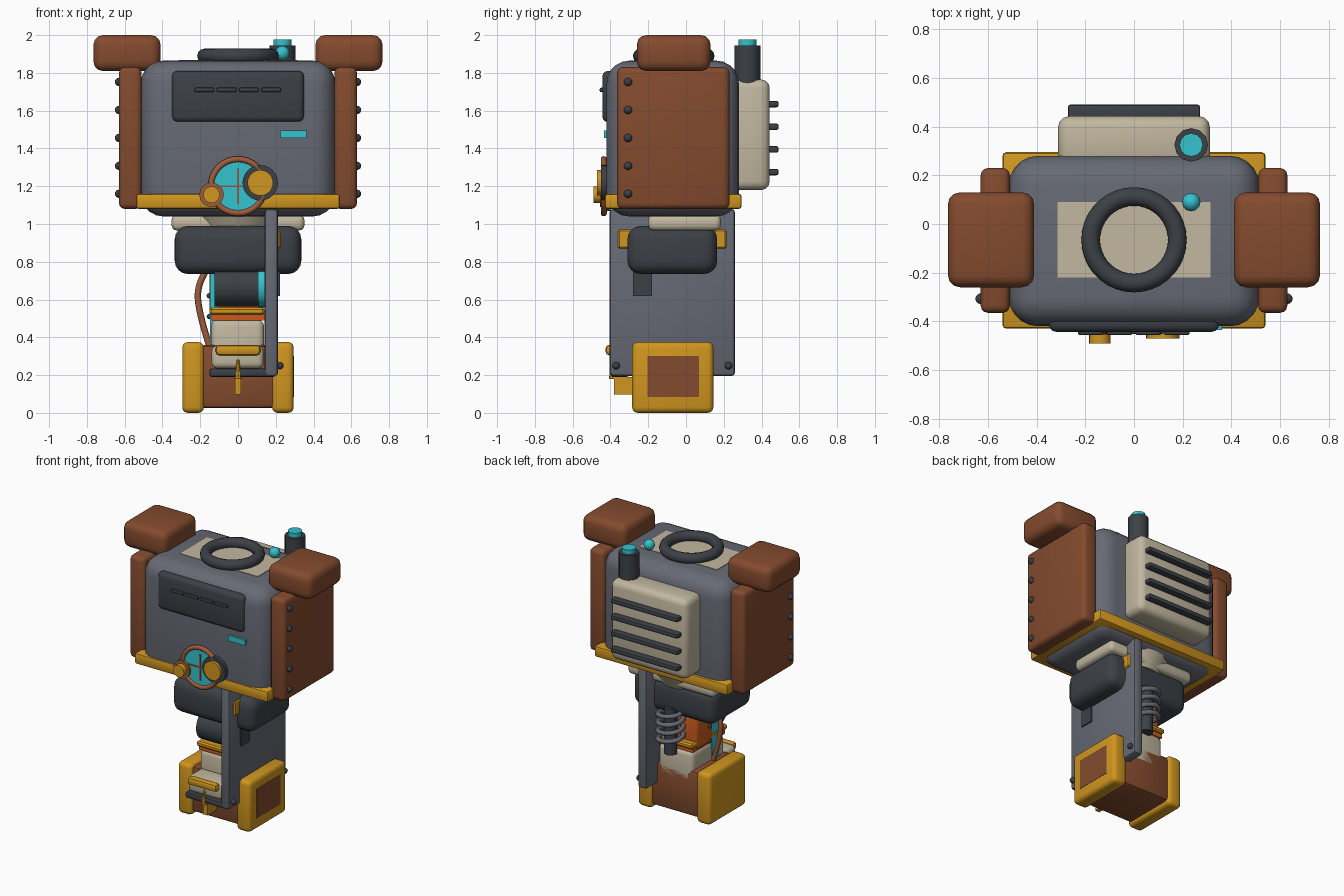
import bpy, bmesh, math
from mathutils import Matrix, Vector

if "Cube" in bpy.data.objects:
    bpy.data.objects.remove(bpy.data.objects["Cube"])


def paint(name, hexcode):
    rgb = [int(hexcode[i:i + 2], 16) / 255 for i in (0, 2, 4)]
    col = [c / 12.92 if c < 0.04045 else ((c + 0.055) / 1.055) ** 2.4 for c in rgb] + [1]
    m = bpy.data.materials.new(name)
    m.use_nodes = True
    m.diffuse_color = col
    b = m.node_tree.nodes["Principled BSDF"]
    b.inputs["Base Color"].default_value = col
    b.inputs["Roughness"].default_value = 0.7
    return m


SLATE = paint("slate grey", "666A74")
DARK = paint("charcoal", "3C4147")
BROWN = paint("rust brown", "844B2E")
GOLD = paint("worn yellow", "D0961F")
BEIGE = paint("beige", "C2B8A0")
CYAN = paint("cyan glow", "34C3CE")
COPPER = paint("copper", "A05C3C")
ORANGE = paint("orange", "CC5A1E")


def finish(name, bm, mat, smooth=True):
    me = bpy.data.meshes.new(name)
    bm.to_mesh(me)
    bm.free()
    me.materials.append(mat)
    ob = bpy.data.objects.new(name, me)
    bpy.context.collection.objects.link(ob)
    if smooth:
        bpy.ops.object.select_all(action='DESELECT')
        ob.select_set(True)
        bpy.context.view_layer.objects.active = ob
        bpy.ops.object.shade_smooth_by_angle(angle=math.radians(35))
    return ob


def box(name, mat, x, y, z, r=0.0, seg=3):
    """Rounded box given by its x, y and z ranges."""
    lo, hi = Vector((x[0], y[0], z[0])), Vector((x[1], y[1], z[1]))
    bm = bmesh.new()
    bmesh.ops.create_cube(bm, size=1, matrix=Matrix.Translation((lo + hi) / 2)
                          @ Matrix.Diagonal((*(hi - lo), 1)))
    if r:
        bmesh.ops.bevel(bm, geom=bm.edges[:], offset=r, segments=seg,
                        profile=0.5, affect='EDGES', clamp_overlap=True)
    return finish(name, bm, mat)


def rod(name, mat, start, end, r, sides=24, r2=None):
    """Cylinder or cone between two points."""
    a, b = Vector(start), Vector(end)
    rot = (b - a).to_track_quat('Z', 'Y').to_matrix().to_4x4()
    bm = bmesh.new()
    bmesh.ops.create_cone(bm, cap_ends=True, segments=sides, radius1=r,
                          radius2=r if r2 is None else r2, depth=(b - a).length,
                          matrix=Matrix.Translation((a + b) / 2) @ rot)
    return finish(name, bm, mat)


def ball(name, mat, loc, r):
    bm = bmesh.new()
    bmesh.ops.create_uvsphere(bm, u_segments=12, v_segments=8, radius=r,
                              matrix=Matrix.Translation(loc))
    return finish(name, bm, mat)


def ring(name, mat, loc, major, minor, tilt=0.0):
    bpy.ops.mesh.primitive_torus_add(location=loc, rotation=(tilt, 0, 0), major_radius=major,
                                     minor_radius=minor, major_segments=36, minor_segments=12)
    ob = bpy.context.object
    ob.name = name
    ob.data.materials.append(mat)
    bpy.ops.object.shade_smooth()


def tube(name, mat, pts, r, kind='POLY'):
    cu = bpy.data.curves.new(name, 'CURVE')
    cu.dimensions = '3D'
    cu.bevel_depth, cu.bevel_resolution, cu.use_fill_caps = r, 2, True
    sp = cu.splines.new(kind)
    sp.points.add(len(pts) - 1)
    for p, co in zip(sp.points, pts):
        p.co = (*co, 1)
    if kind == 'NURBS':
        sp.use_endpoint_u, sp.order_u = True, 3
    cu.materials.append(mat)
    ob = bpy.data.objects.new(name, cu)
    bpy.context.collection.objects.link(ob)


UPRIGHT = math.pi / 2

# Torso shell and base trim
box("torso", SLATE, (-.515, .515), (-.42, .28), (1.04, 1.865), .12, 5)
box("base_trim", GOLD, (-.54, .54), (-.43, .295), (1.08, 1.16), .015, 2)

# Side armour, rivets and shoulder caps
for side, s in (("left", 1), ("right", -1)):
    def span(a, b):
        return tuple(sorted((s * a, s * b)))
    box(side + "_armour", BROWN, span(.51, .63), (-.365, .23), (1.08, 1.83), .03)
    box(side + "_shoulder_cap", BROWN, span(.41, .765), (-.26, .13), (1.81, 2.0), .05)
    for i in range(5):
        ball(side + "_armour_rivet", DARK, (s * .63, -.307, 1.16 + .148 * i), .022)
    box(side + "_foot_guard", GOLD, span(.18, .295), (-.285, .145), (0, .375), .03)

# Roof hatch, beacon and exhaust
box("roof_plate", BEIGE, (-.315, .315), (-.22, .09), (1.83, 1.869))
ring("hatch_ring", DARK, (0, -.065, 1.89), .178, .038)
ball("beacon", CYAN, (.235, .09, 1.905), .038)
rod("exhaust", DARK, (.235, .325, 1.70), (.235, .325, 1.945), .069, 12)
rod("exhaust_tip", CYAN, (.235, .325, 1.94), (.235, .325, 1.977), .048, 12)

# Back radiator with fins
box("radiator", BEIGE, (-.312, .312), (.24, .443), (1.18, 1.765), .045)
for i in range(4):
    z = 1.275 + .12 * i
    box("radiator_fin", DARK, (-.272, .272), (.42, .49), (z - .017, z + .017), .01, 2)

# Front visor, slots and status light
box("visor", DARK, (-.35, .35), (-.443, -.36), (1.54, 1.81), .03)
for i in range(4):
    x = -.178 + .118 * i
    box("visor_slot", DARK, (x - .052, x + .052), (-.457, -.43), (1.698, 1.722), .008, 2)
box("status_light", CYAN, (.225, .362), (-.435, -.40), (1.455, 1.495))

# Round gauge with cross hairs and two dials
rod("gauge_face", CYAN, (0, -.40, 1.2), (0, -.438, 1.2), .132, 32)
ring("gauge_ring", COPPER, (0, -.435, 1.2), .143, .016, UPRIGHT)
box("gauge_hair_upright", COPPER, (-.005, .005), (-.444, -.435), (1.105, 1.295))
box("gauge_hair_level", COPPER, (-.095, .095), (-.444, -.435), (1.195, 1.205))
rod("right_dial_rim", COPPER, (-.14, -.42, 1.155), (-.14, -.455, 1.155), .064)
rod("right_dial", GOLD, (-.14, -.43, 1.155), (-.14, -.49, 1.155), .044)
rod("left_dial_rim", DARK, (.118, -.41, 1.218), (.118, -.45, 1.218), .094)
rod("left_dial", GOLD, (.118, -.43, 1.218), (.118, -.47, 1.218), .068)

# Waist and pelvis
box("waist_plate", BEIGE, (-.352, .352), (-.20, .185), (.965, 1.05), .03)
rod("waist_bearing", BEIGE, (0, -.03, .95), (0, -.03, 1.06), .20, 24, .26)
box("pelvis", DARK, (-.335, .335), (-.31, .165), (.735, .99), .07, 4)

# Leg side plate with its fittings
box("leg_plate", SLATE, (.14, .213), (-.405, .26), (.195, 1.08), .02, 2)
box("leg_plate_bracket", GOLD, (.17, .225), (-.36, .215), (.87, .97), .008, 1)
box("leg_plate_pad", DARK, (.19, .222), (-.28, -.18), (.62, .80))
for y in (-.37, .225):
    ball("leg_plate_rivet", DARK, (.222, y, .25), .02)

# Knee drum, motor and cable
rod("knee_drum", DARK, (-.125, -.2, .67), (.11, -.2, .67), .108)
rod("knee_cap", CYAN, (.108, -.2, .67), (.142, -.2, .67), .113)
box("knee_motor", ORANGE, (-.15, .135), (-.11, .09), (.49, .78), .03)
box("motor_light", CYAN, (-.147, -.10), (-.18, -.09), (.33, .74))
box("knee_ledge", GOLD, (-.15, .14), (-.27, .14), (.52, .557), .01, 1)
box("knee_seat", ORANGE, (-.14, .14), (-.25, .12), (.49, .525))
for z in (.51, .62):
    ball("motor_rivet", DARK, (-.152, -.06, z), .014)
tube("cable", COPPER, [(-.15, -.1, .78), (-.21, -.1, .70), (-.215, -.1, .55),
                       (-.15, -.1, .35)], .017, 'NURBS')

# Shock absorber behind the knee
rod("shock_rod", DARK, (.02, .15, .46), (.02, .15, .80), .045, 16)
coil = [(.02 + .085 * math.cos(t * math.pi / 8), .15 + .085 * math.sin(t * math.pi / 8),
         .56 + .0038 * t) for t in range(57)]
tube("shock_spring", SLATE, coil, .017)

# Shin and toe fittings
box("shin", BEIGE, (-.142, .138), (-.25, .13), (.22, .495), .035)
box("toe_cuff", BEIGE, (-.14, .135), (-.39, -.2), (.235, .355), .03)
box("toe_bar", GOLD, (-.118, .118), (-.425, -.37), (.305, .36), .018, 2)
box("toe_bumper", DARK, (-.152, .2), (-.40, -.30), (.19, .236), .015, 2)
box("toe_spike", GOLD, (-.017, .017), (-.38, -.26), (.098, .19))
rod("toe_spike_tip", GOLD, (0, -.39, .18), (0, -.39, .285), .018, 8, .006)

# Foot block and outer panel
box("foot", BROWN, (-.2, .2), (-.265, .13), (.025, .36), .025, 2)
box("foot_guard_panel", BROWN, (.289, .297), (-.205, .068), (.085, .30))
